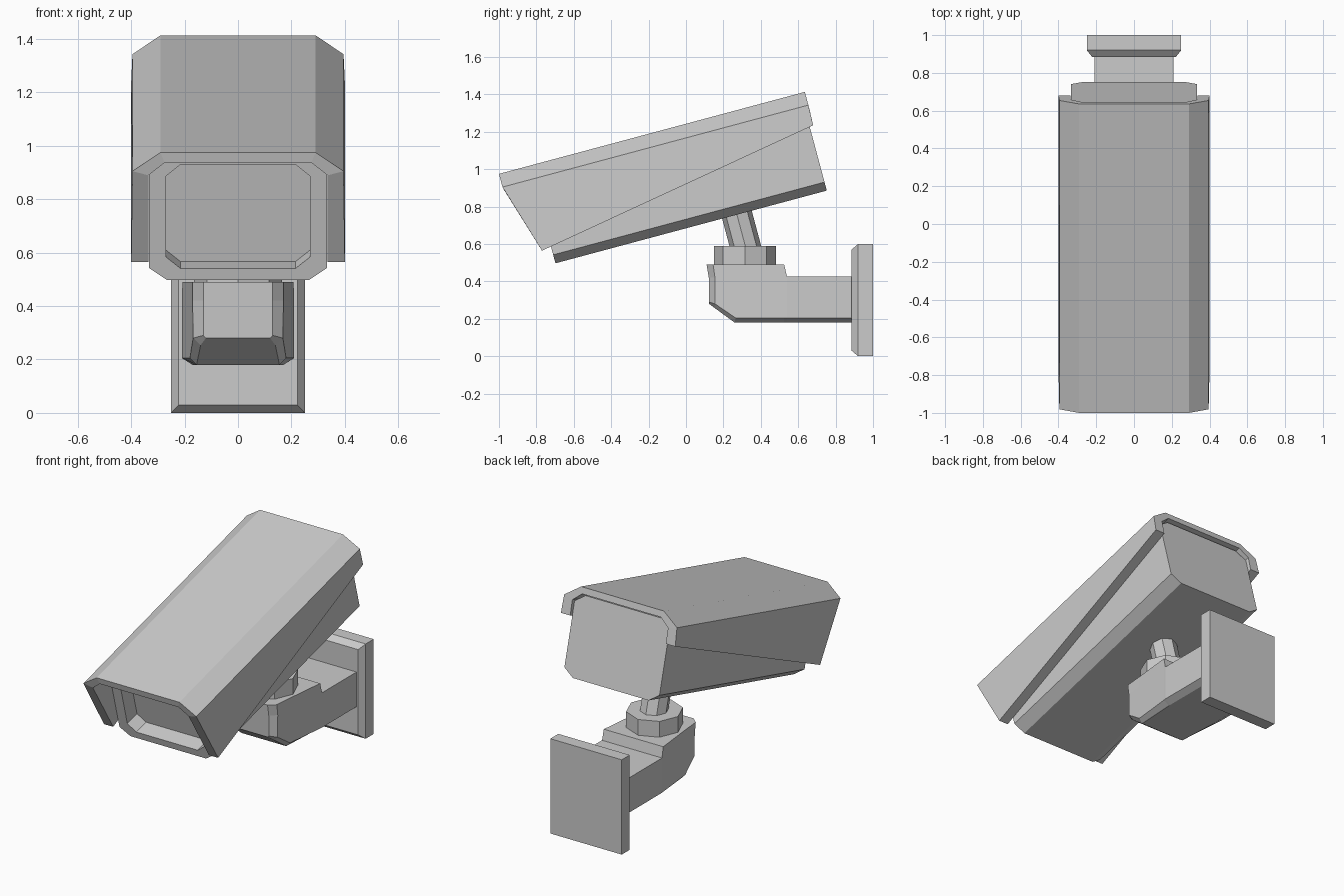
import bpy, bmesh, math

if "Cube" in bpy.data.objects:
    bpy.data.objects.remove(bpy.data.objects["Cube"])

TILT = math.radians(15)
C, S = math.cos(TILT), math.sin(TILT)


def loft(name, sections, closed=False):
    """Skin matching rings of points; cap the ends unless the loft closes."""
    bm = bmesh.new()
    rings = [[bm.verts.new(p) for p in sec] for sec in sections]
    n = len(rings[0])
    for a, b in zip(rings, rings[1:]):
        for i in range(n):
            j = (i + 1) % n
            bm.faces.new((a[i], a[j], b[j], b[i]))
    bm.faces.new(rings[0])
    bm.faces.new(rings[-1])
    bmesh.ops.recalc_face_normals(bm, faces=bm.faces)
    mesh = bpy.data.meshes.new(name)
    bm.to_mesh(mesh)
    bm.free()
    obj = bpy.data.objects.new(name, mesh)
    bpy.context.collection.objects.link(obj)
    return obj


def tilted(x, u, v):
    """Camera coordinates: u along the barrel, v up from the hood top."""
    return (x, -1 + u * C - v * S, 0.975 + u * S + v * C)


def mirrored(half):
    """Complete a right-hand half outline with its mirror image."""
    return list(half) + [(-p[0], *p[1:]) for p in reversed(half)]


def octagon(w, top, bottom, cx, cz):
    """Chamfered rectangle as (x, height) points."""
    return mirrored([(w - cx, top), (w, top - cz), (w, bottom + cz), (w - cx, bottom)])


# Hood: folded sheet, deep at the front and shallow at the rear.
# Each station across the width: outer front, outer rear, inner rear, inner front
L = 1.693
hood_half = [
    [(0.40, 0.116, -0.456), (0.40, 1.69, -0.184), (0.335, 1.69, -0.184), (0.335, 0.116, -0.456)],
    [(0.395, 0, -0.073), (0.395, L, -0.073), (0.335, L, -0.09), (0.335, 0.004, -0.09)],
    [(0.29, 0, 0), (0.29, L, 0), (0.275, L, -0.04), (0.275, 0, -0.04)],
]
hood = hood_half + [[(-x, u, v) for x, u, v in st] for st in reversed(hood_half)]
loft("hood", [[tilted(*p) for p in st] for st in hood])

# Camera body with recessed front window
outer = octagon(0.333, -0.05, -0.54, 0.068, 0.047)
window = octagon(0.27, -0.092, -0.495, 0.055, 0.045)
loft("camera_body", [[tilted(x, u, v) for x, v in ring] for ring, u in
                     [(outer, 1.67), (outer, 0.168), (window, 0.168), (window, 0.268)]])

# Wall plate with chamfered front edge
plate = [(0.25, 0, 0.6, 1.0), (0.25, 0, 0.6, 0.92), (0.222, 0.03, 0.57, 0.885)]
loft("wall_plate", [[(w, y, lo), (w, y, hi), (-w, y, hi), (-w, y, lo)]
                    for w, lo, hi, y in plate])

# Bracket arm, from tip to wall: top, middle, lower side, underside
arm = [
    [(0.13, 0.11, 0.49), (0.13, 0.122, 0.42), (0.13, 0.122, 0.29), (0.12, 0.124, 0.28)],
    [(0.17, 0.145, 0.49), (0.17, 0.155, 0.42), (0.168, 0.155, 0.28), (0.14, 0.16, 0.253)],
    [(0.18, 0.26, 0.49), (0.18, 0.26, 0.42), (0.18, 0.265, 0.205), (0.155, 0.26, 0.18)],
    [(0.208, 0.525, 0.49), (0.208, 0.525, 0.40), (0.208, 0.525, 0.205), (0.17, 0.525, 0.18)],
    [(0.21, 0.54, 0.425), (0.21, 0.54, 0.38), (0.21, 0.54, 0.205), (0.17, 0.54, 0.18)],
    [(0.21, 0.89, 0.425), (0.21, 0.89, 0.38), (0.21, 0.89, 0.205), (0.17, 0.89, 0.18)],
]
loft("bracket_arm", [mirrored(half) for half in arm])


# Swivel collar and the tilted post carrying the camera
def prism(name, radius, depth, location, tilt=0):
    bpy.ops.mesh.primitive_cylinder_add(vertices=8, radius=radius, depth=depth,
                                        location=location, rotation=(tilt, 0, 0))
    bpy.context.object.name = name


prism("swivel_collar", 0.165, 0.11, (0, 0.315, 0.535))
mid = 0.08
prism("tilt_post", 0.082, 0.26, (0, 0.317 - mid * S, 0.59 + mid * C), TILT)
